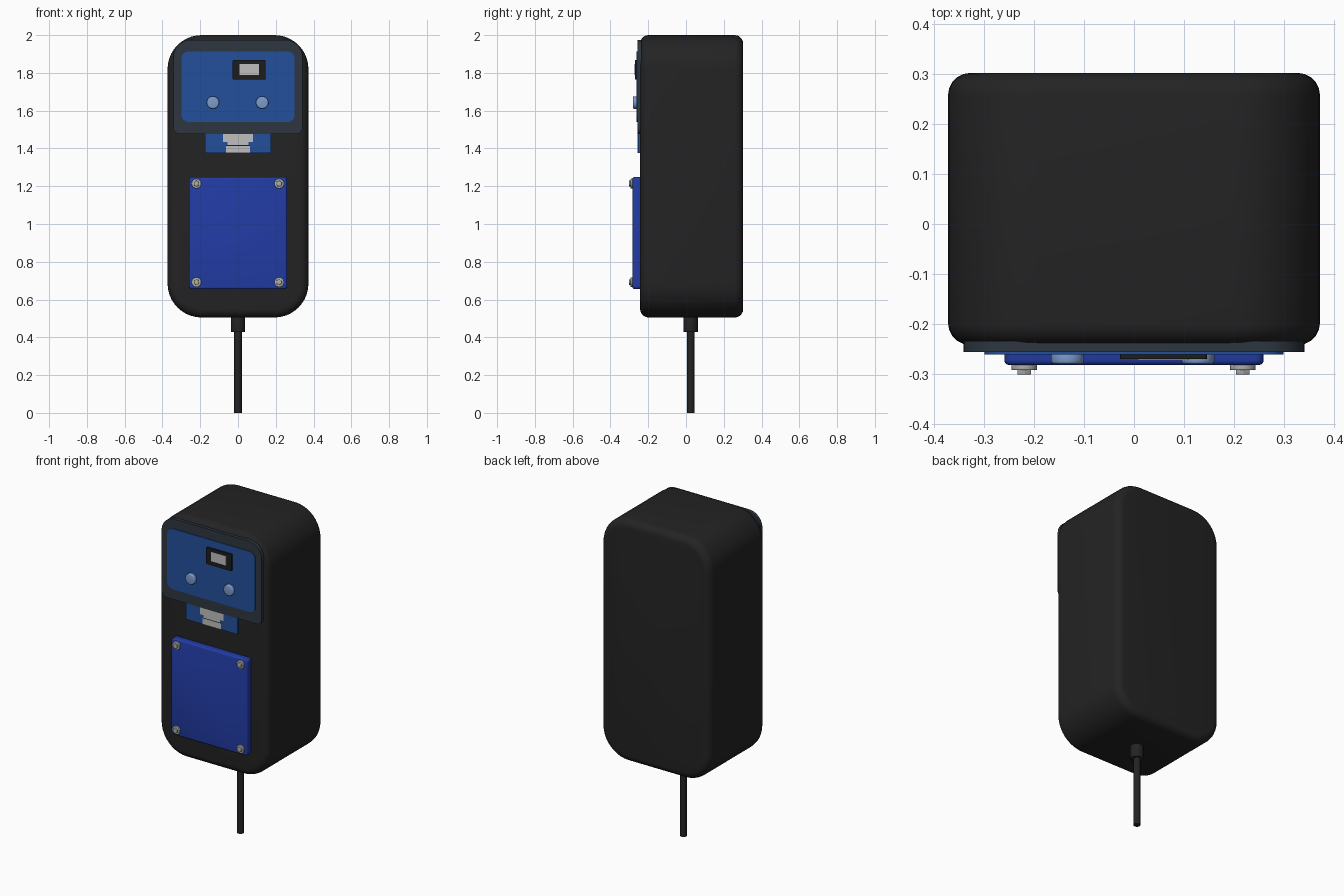
import bpy
import math
from mathutils import Vector

cube = bpy.data.objects.get("Cube")
if cube:
    bpy.data.objects.remove(cube, do_unlink=True)


def material(name, r, g, b):
    mat = bpy.data.materials.new(name)
    mat.use_nodes = True
    colour = (r, g, b, 1)
    mat.diffuse_color = colour
    mat.node_tree.nodes["Principled BSDF"].inputs["Base Color"].default_value = colour
    return mat


black = material("charcoal black", 0.017, 0.017, 0.017)
slate = material("dark slate", 0.026, 0.037, 0.050)
panel_blue = material("panel blue", 0.016, 0.079, 0.33)
cover_blue = material("cover blue", 0.016, 0.045, 0.38)
button_blue = material("pale button blue", 0.20, 0.33, 0.60)
screen_grey = material("light grey", 0.52, 0.52, 0.52)
steel = material("steel grey", 0.42, 0.42, 0.40)
display_black = material("display black", 0.012, 0.012, 0.012)


def finish(obj, mat, bevel=0, segments=3):
    obj.data.materials.append(mat)
    bpy.ops.object.select_all(action="DESELECT")
    obj.select_set(True)
    bpy.context.view_layer.objects.active = obj
    if bevel:
        mod = obj.modifiers.new("edge_round", "BEVEL")
        mod.width = bevel
        mod.segments = segments
        mod.limit_method = "ANGLE"
        mod.angle_limit = math.radians(40)
        mod.use_clamp_overlap = False
        bpy.ops.object.modifier_apply(modifier=mod.name)
    bpy.ops.object.shade_smooth_by_angle(angle=math.radians(35))
    return obj


def plate(name, mat, x, z, y, low_radius=0, top_radius=None, bevel=0, segments=3):
    """Rounded rectangle in x and z, extruded through the y range."""
    top_radius = low_radius if top_radius is None else top_radius
    outline = []
    corners = [(x[1], z[0], -1, low_radius), (x[1], z[1], 0, top_radius),
               (x[0], z[1], 1, top_radius), (x[0], z[0], 2, low_radius)]
    for cx, cz, quarter, r in corners:
        sx = 1 if cx == x[1] else -1
        sz = 1 if cz == z[1] else -1
        steps = 10 if r else 0
        for i in range(steps + 1):
            a = (quarter + i / max(steps, 1)) * math.pi / 2
            outline.append((cx - sx * r + r * math.cos(a), cz - sz * r + r * math.sin(a)))
    n = len(outline)
    verts = [(px, py, pz) for py in y for px, pz in outline]
    faces = [tuple(range(n)), tuple(reversed(range(n, 2 * n)))]
    faces += [(i, i + n, (i + 1) % n + n, (i + 1) % n) for i in range(n)]
    mesh = bpy.data.meshes.new(name)
    mesh.from_pydata(verts, [], faces)
    obj = bpy.data.objects.new(name, mesh)
    bpy.context.collection.objects.link(obj)
    return finish(obj, mat, bevel, segments)


def rod(name, mat, start, end, radius, sides=24, bevel=0):
    start, end = Vector(start), Vector(end)
    axis = end - start
    bpy.ops.mesh.primitive_cylinder_add(
        vertices=sides, radius=radius, depth=axis.length, location=(start + end) / 2,
        rotation=axis.to_track_quat("Z", "Y").to_euler())
    obj = bpy.context.object
    obj.name = name
    return finish(obj, mat, bevel)


# Housing
plate("housing", black, (-0.373, 0.373), (0.505, 2.0), (-0.243, 0.303), 0.18,
      bevel=0.045, segments=5)

# Control panel with its bezel
plate("panel_bezel", slate, (-0.342, 0.342), (1.476, 1.974), (-0.257, -0.235), 0.035, 0.09)
plate("control_panel", panel_blue, (-0.30, 0.30), (1.54, 1.914), (-0.262, -0.25), 0.04)
plate("display_frame", display_black, (-0.028, 0.146), (1.764, 1.868), (-0.271, -0.255), 0.006)
plate("display_screen", screen_grey, (0.008, 0.11), (1.79, 1.848), (-0.2725, -0.265))
for side, x in (("right", -0.133), ("left", 0.128)):
    rod(side + "_button", button_blue, (x, -0.255, 1.643), (x, -0.281, 1.643), 0.033,
        bevel=0.006)

# Connector under the panel
plate("connector_base", panel_blue, (-0.175, 0.175), (1.376, 1.49), (-0.255, -0.235))
for name, half, z in (("upper", 0.08, (1.434, 1.476)), ("middle", 0.056, (1.418, 1.434)),
                      ("lower", 0.064, (1.376, 1.414))):
    plate("connector_" + name + "_contact", screen_grey, (-half, half), z, (-0.2565, -0.25))
plate("connector_slit", display_black, (-0.064, 0.064), (1.414, 1.418), (-0.256, -0.25))

# Service cover and its screws
plate("service_cover", cover_blue, (-0.26, 0.26), (0.655, 1.25), (-0.283, -0.235), 0.018,
      bevel=0.01)
for row, z in (("lower", 0.692), ("upper", 1.214)):
    for side, x in (("right", -0.22), ("left", 0.218)):
        name = row + "_" + side + "_screw_"
        rod(name + "washer", steel, (x, -0.28, z), (x, -0.293, z), 0.026, bevel=0.002)
        rod(name + "head", steel, (x, -0.285, z), (x, -0.302, z), 0.016, sides=6, bevel=0.002)

# Cable and strain relief
rod("strain_relief", black, (0, 0.025, 0.427), (0, 0.025, 0.52), 0.038, bevel=0.005)
rod("cable", black, (0, 0.025, 0), (0, 0.025, 0.45), 0.02)
